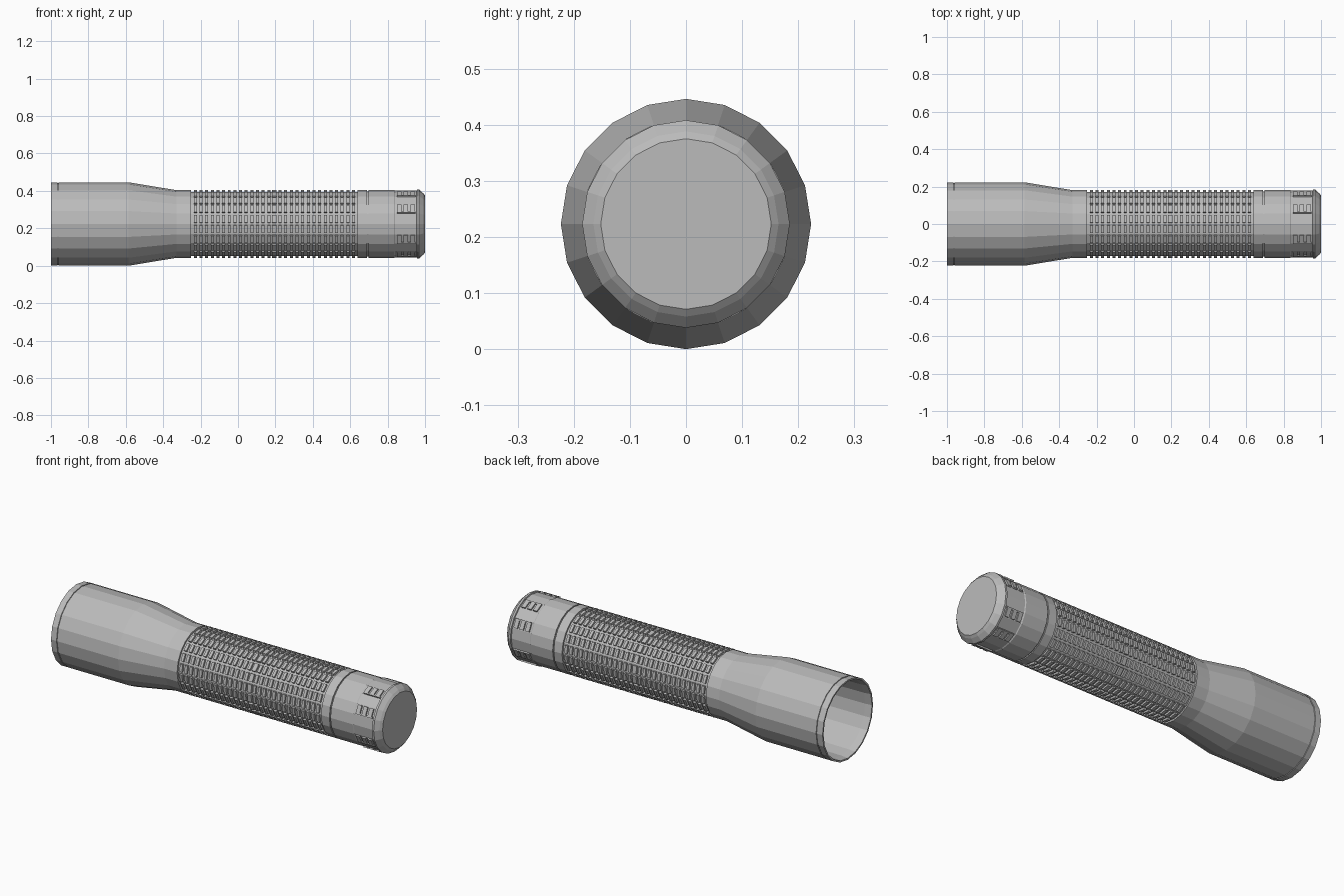
import bpy, bmesh
from math import sin, cos, pi, radians
from mathutils import Matrix, Vector

cube = bpy.data.objects.get("Cube")
if cube:
    bpy.data.objects.remove(cube, do_unlink=True)

SIDES = 20
STEP = 2 * pi / SIDES
AXIS_Z = 0.223

metal = bpy.data.materials.new("grey metal")
metal.use_nodes = True
grey = (0.5, 0.5, 0.5, 1)
metal.diffuse_color = grey
metal.node_tree.nodes["Principled BSDF"].inputs["Base Color"].default_value = grey


def finish(name, bm):
    bmesh.ops.recalc_face_normals(bm, faces=bm.faces)
    mesh = bpy.data.meshes.new(name)
    bm.to_mesh(mesh)
    bm.free()
    mesh.materials.append(metal)
    obj = bpy.data.objects.new(name, mesh)
    obj.location.z = AXIS_Z
    bpy.context.collection.objects.link(obj)
    return obj


def lathe(name, profile):
    """Spin (x, radius) points about the long axis; both ends are capped."""
    bm = bmesh.new()
    rings = [[bm.verts.new((x, r * sin(i * STEP), r * cos(i * STEP)))
              for i in range(SIDES)] for x, r in profile]
    for a, b in zip(rings, rings[1:]):
        for i in range(SIDES):
            j = (i + 1) % SIDES
            bm.faces.new((a[i], a[j], b[j], b[i]))
    bm.faces.new(rings[0])
    bm.faces.new(rings[-1])
    return finish(name, bm)


def add_block(bm, facet, x, length, width, bottom, top, shift=0):
    """Raised block lying on the middle of one facet of the tube."""
    turn = Matrix.Rotation(-(facet + 0.5) * STEP, 4, 'X')
    place = Matrix.Translation((x, shift, (bottom + top) / 2))
    size = Matrix.Diagonal((length, width, top - bottom, 1))
    bmesh.ops.create_cube(bm, size=1, matrix=turn @ place @ size)


# Hollow flared head with its front ring and inner reflector
lathe("head", [(-0.33, 0.01), (-0.33, 0.16), (-0.59, 0.205), (-0.96, 0.21),
               (-1, 0.214), (-1, 0.223), (-0.966, 0.223), (-0.965, 0.219),
               (-0.961, 0.219), (-0.96, 0.223), (-0.585, 0.223),
               (-0.33, 0.181), (-0.25, 0.181), (-0.25, 0.01)])

# Grip tube and rear collar
lathe("grip_tube", [(-0.26, 0.171), (0.645, 0.171)])
lathe("rear_collar", [(0.64, 0.181), (0.691, 0.181)])
lathe("collar_groove", [(0.68, 0.174), (0.71, 0.174)])

# Rows of raised grip blocks, with a wider ring part way along
bm = bmesh.new()
RINGS = 29
for n in range(RINGS):
    x = -0.228 + n * 0.0302
    length = 0.024 if n == 14 else 0.016
    for facet in range(SIDES):
        add_block(bm, facet, x, length, 0.042, 0.165, 0.18)
finish("grip_blocks", bm)

# Tail cap with a bevelled end
lathe("tail_cap", [(0.698, 0.181), (0.835, 0.181), (0.84, 0.178),
                   (0.955, 0.178), (0.957, 0.185), (0.968, 0.185),
                   (0.99, 0.165), (1, 0.152)])

# Comb shaped grips on the tail cap: three teeth joined by a spine
bm = bmesh.new()
for facet in range(SIDES):
    if facet % 5 in (1, 3):
        for n in range(3):
            add_block(bm, facet, 0.861 + n * 0.036, 0.024, 0.048, 0.172, 0.184)
        add_block(bm, facet, 0.9, 0.1, 0.008, 0.172, 0.184, -0.022)
finish("tail_combs", bm)
